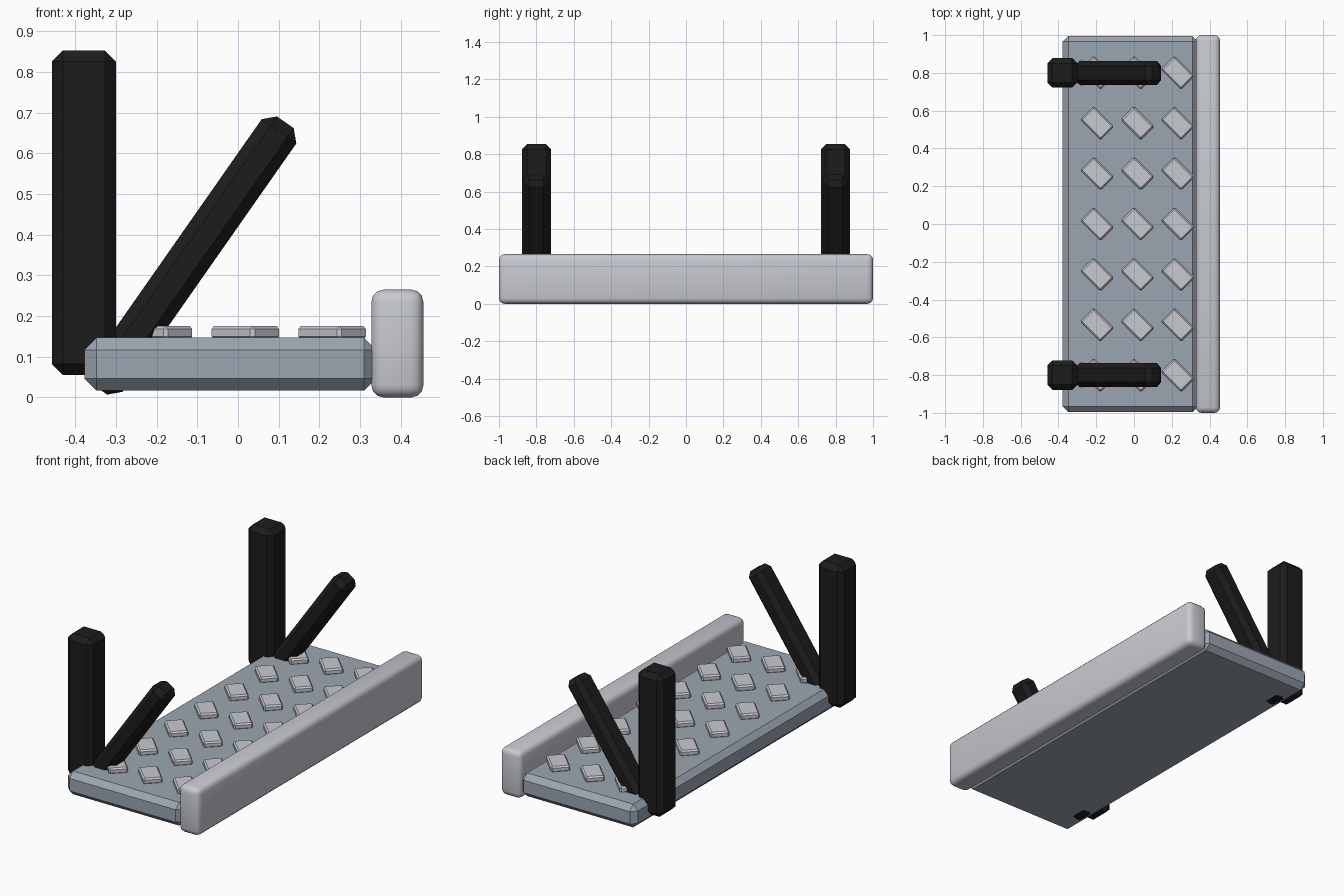
import bpy
import math

if "Cube" in bpy.data.objects:
    bpy.data.objects.remove(bpy.data.objects["Cube"])


def material(name, rgb):
    m = bpy.data.materials.new(name)
    m.diffuse_color = (*rgb, 1)
    m.use_nodes = True
    m.node_tree.nodes["Principled BSDF"].inputs["Base Color"].default_value = m.diffuse_color
    return m


BLUE_GREY = material("blue_grey", (0.33, 0.38, 0.44))
LIGHT_GREY = material("light_grey", (0.58, 0.59, 0.64))
BLACK = material("black", (0.012, 0.012, 0.012))


def block(name, centre, size, mat, bevel, segments=1, rot=(0, 0, 0)):
    """Bevelled box, optionally with a rounded, smooth-shaded bevel."""
    bpy.ops.mesh.primitive_cube_add(size=1, location=centre, rotation=rot)
    ob = bpy.context.object
    ob.name = name
    ob.scale = size
    bpy.ops.object.transform_apply(location=False, rotation=False, scale=True)
    mod = ob.modifiers.new("bevel", 'BEVEL')
    mod.width = bevel
    mod.segments = segments
    bpy.ops.object.modifier_apply(modifier=mod.name)
    if segments > 1:
        bpy.ops.object.shade_smooth_by_angle(angle=math.radians(35))
    ob.data.materials.append(mat)
    return ob


# Step deck and rounded front rail
block("deck", (-0.019, 0, 0.082), (0.718, 1.99, 0.13), BLUE_GREY, 0.03)
block("edge_rail", (0.392, 0, 0.1325), (0.128, 2.0, 0.265), LIGHT_GREY, 0.03, 3)

# Grip treads: three columns of seven slanted plates
for col in range(3):
    for row in range(7):
        block(f"tread_{col}_{row}",
              (0.018 + 0.2135 * (col - 1), 0.267 * (row - 3), 0.159),
              (0.15, 0.1, 0.034), LIGHT_GREY, 0.008,
              rot=(0, 0, math.radians(-45)))

# Upright posts and leaning braces on both ends
for side, y in (("front", -0.8), ("back", 0.8)):
    block(f"{side}_post", (-0.379, y, 0.454), (0.158, 0.156, 0.798), BLACK, 0.027)
    block(f"{side}_brace", (-0.113, y, 0.349), (0.104, 0.128, 0.8), BLACK, 0.027,
          rot=(0, math.radians(35), 0))
